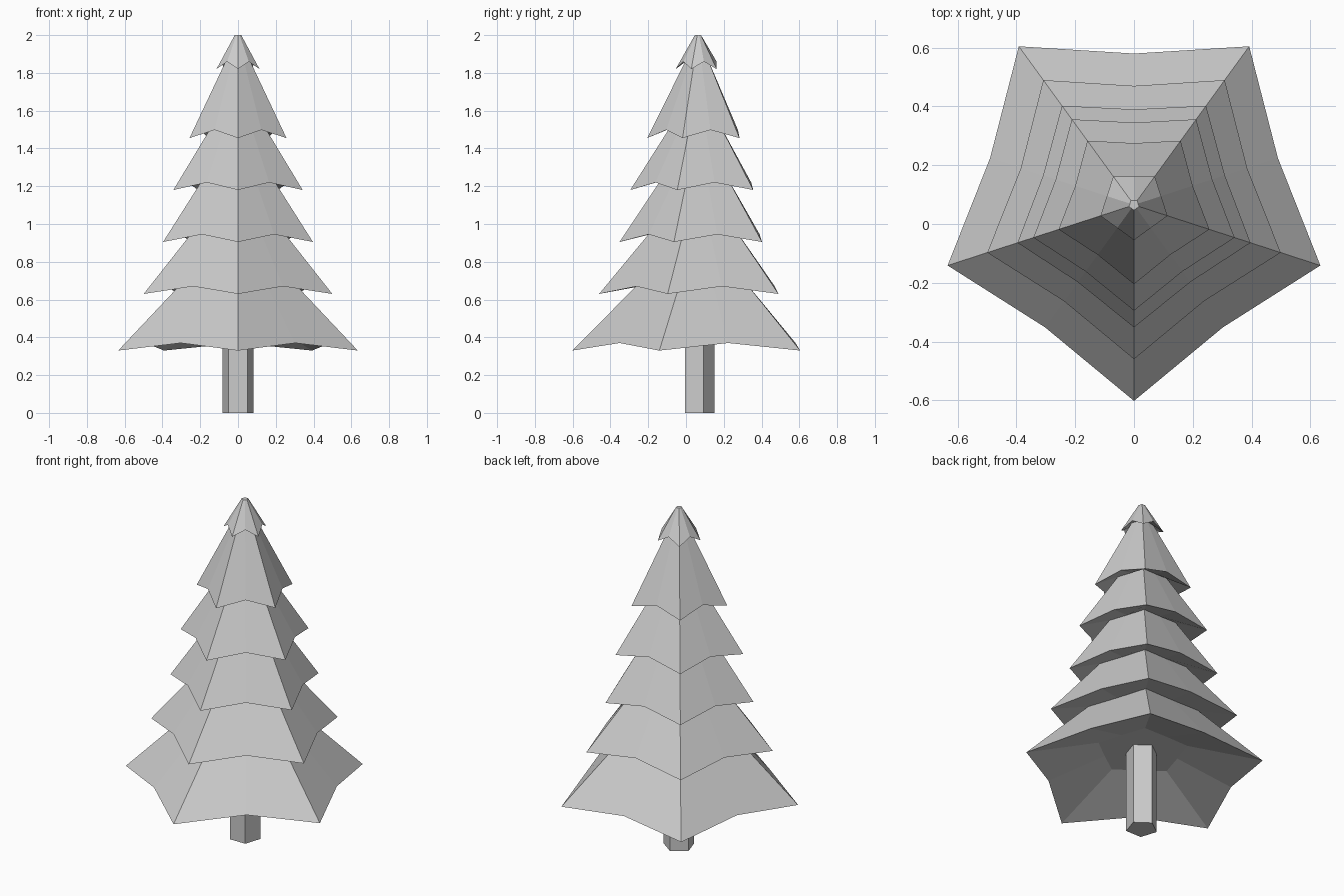
import bpy, bmesh
from math import cos, sin, radians

if "Cube" in bpy.data.objects:
    bpy.data.objects.remove(bpy.data.objects["Cube"])

CY = 0.065  # the tree axis sits slightly behind the origin


def ring(bm, r_tip, r_notch, z_tip, z_notch):
    """Ten-point star ring: five tips, first one facing front, and five notches."""
    verts = []
    for i in range(10):
        r, z = (r_tip, z_tip) if i % 2 == 0 else (r_notch, z_notch)
        a = radians(-90 + 36 * i)
        verts.append(bm.verts.new((r * cos(a), CY + r * sin(a), z)))
    return verts


def skin(bm, rings):
    """Bridge consecutive rings and cap both ends."""
    for lo, hi in zip(rings, rings[1:]):
        n = len(lo)
        for i in range(n):
            j = (i + 1) % n
            bm.faces.new((lo[i], lo[j], hi[j], hi[i]))
    bm.faces.new(rings[0][::-1])
    bm.faces.new(rings[-1])


def finish(bm, name):
    bmesh.ops.recalc_face_normals(bm, faces=bm.faces[:])
    me = bpy.data.meshes.new(name)
    bm.to_mesh(me)
    bm.free()
    ob = bpy.data.objects.new(name, me)
    bpy.context.collection.objects.link(ob)
    return ob


# Foliage: per tier, rim (tip r, notch r, tip z, notch z) and upper neck (r, z)
tiers = [
    (0.667, 0.515, 0.33, 0.37, 0.31, 0.69),
    (0.525, 0.405, 0.63, 0.67, 0.243, 0.97),
    (0.417, 0.325, 0.905, 0.945, 0.187, 1.25),
    (0.36, 0.28, 1.18, 1.22, 0.138, 1.53),
    (0.27, 0.21, 1.455, 1.498, 0.059, 1.88),
    (0.12, 0.097, 1.82, 1.86, 0.018, 2.0),
]
bm = bmesh.new()
rings = [ring(bm, 0.25, 0.205, 0.48, 0.48)]  # recessed underside
for rt, rn, zt, zn, r_neck, z_neck in tiers:
    rings.append(ring(bm, rt, rn, zt, zn))
    rings.append(ring(bm, r_neck, r_neck * 0.8, z_neck, z_neck))
skin(bm, rings)
finish(bm, "foliage")

# Trunk: five-sided post with a flat face to the front
bm = bmesh.new()
post = []
for z in (0.0, 0.52):
    post.append([bm.verts.new((0.086 * cos(radians(-126 + 72 * i)),
                               CY + 0.086 * sin(radians(-126 + 72 * i)), z))
                 for i in range(5)])
skin(bm, post)
finish(bm, "trunk")
